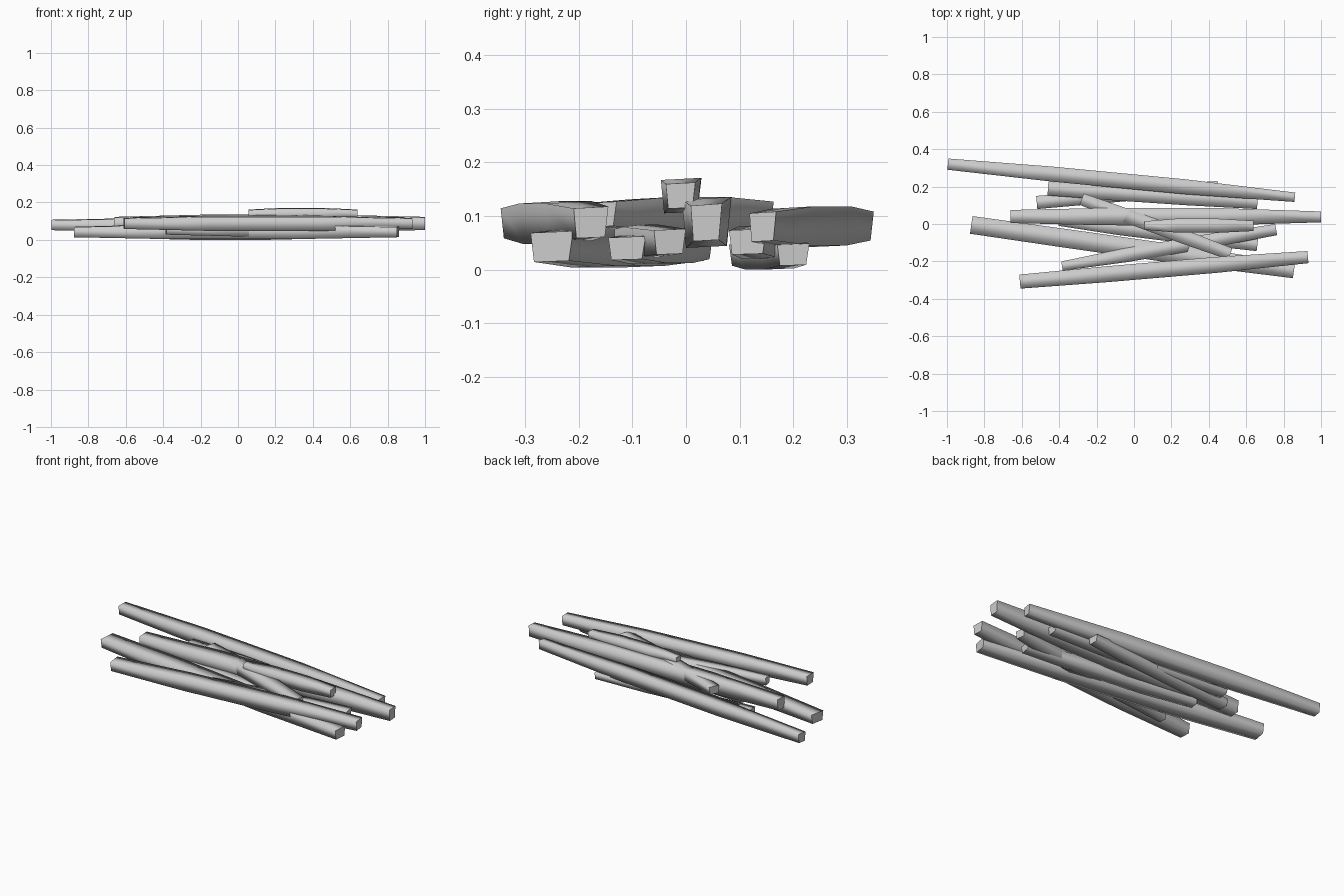
import bpy
import bmesh
from mathutils import Vector

default_cube = bpy.data.objects.get("Cube")
if default_cube:
    bpy.data.objects.remove(default_cube, do_unlink=True)

# One plain grey for the whole pile
grey = bpy.data.materials.new("plain_grey")
grey.use_nodes = True
colour = (0.6, 0.6, 0.6, 1)
grey.diffuse_color = colour
grey.node_tree.nodes["Principled BSDF"].inputs["Base Color"].default_value = colour


def make_stick(name, start, end, height, widths, thickness):
    """Four-sided stick, slightly wider on top, swelling between its two ends."""
    start, end = Vector((*start, height)), Vector((*end, height))
    along = (end - start).normalized()
    up = Vector((0, 0, 1))
    side = up.cross(along)
    first, middle, last = widths
    end_thickness = thickness * 0.74
    stations = [
        (0, first, end_thickness),
        (0.3, middle, thickness),
        (0.68, middle, thickness),
        (1, last, end_thickness),
    ]

    bm = bmesh.new()
    rings = []
    for position, width, depth in stations:
        centre = start.lerp(end, position)
        corners = [(-0.42, -0.5), (0.4, -0.46), (0.5, 0.5), (-0.5, 0.44)]
        rings.append([bm.verts.new(centre + side * (across * width) + up * (rise * depth))
                      for across, rise in corners])

    # Smooth long sides
    for near, far in zip(rings, rings[1:]):
        for i in range(len(near)):
            j = (i + 1) % len(near)
            face = bm.faces.new((near[i], near[j], far[j], far[i]))
            face.smooth = True

    # Flat sawn ends with crisp edges
    for ring in (rings[0], rings[-1]):
        cap = bm.faces.new(ring)
        for edge in cap.edges:
            edge.smooth = False

    bmesh.ops.recalc_face_normals(bm, faces=bm.faces)
    mesh = bpy.data.meshes.new(name)
    bm.to_mesh(mesh)
    bm.free()
    mesh.materials.append(grey)
    stick = bpy.data.objects.new(name, mesh)
    bpy.context.collection.objects.link(stick)
    return stick


# Lower layer
make_stick("bottom_back_stick", (-.52, .115), (.45, .2), .028, (.07, .07, .06), .056)
make_stick("bottom_middle_stick", (-.4, .02), (.66, -.11), .04, (.06, .08, .07), .06)
make_stick("bottom_left_stick", (-.87, -.005), (.855, -.25), .043, (.095, .1, .08), .078)
make_stick("lower_diagonal_stick", (-.385, -.225), (.76, -.03), .052, (.05, .075, .06), .065)
make_stick("lower_back_stick", (-.46, .19), (.66, .115), .052, (.075, .08, .07), .065)

# Upper layer
make_stick("back_stick", (-.995, .32), (.86, .143), .08, (.06, .08, .05), .076)
make_stick("centre_stick", (-.66, .04), (1, .038), .088, (.07, .092, .058), .095)
make_stick("front_stick", (-.61, -.308), (.93, -.177), .088, (.075, .085, .065), .08)
make_stick("upper_diagonal_stick", (-.28, .133), (.515, -.16), .103, (.065, .075, .065), .064)

# Short stick lying on top
make_stick("top_stick", (.055, -.008), (.64, -.01), .138, (.045, .075, .055), .066)
